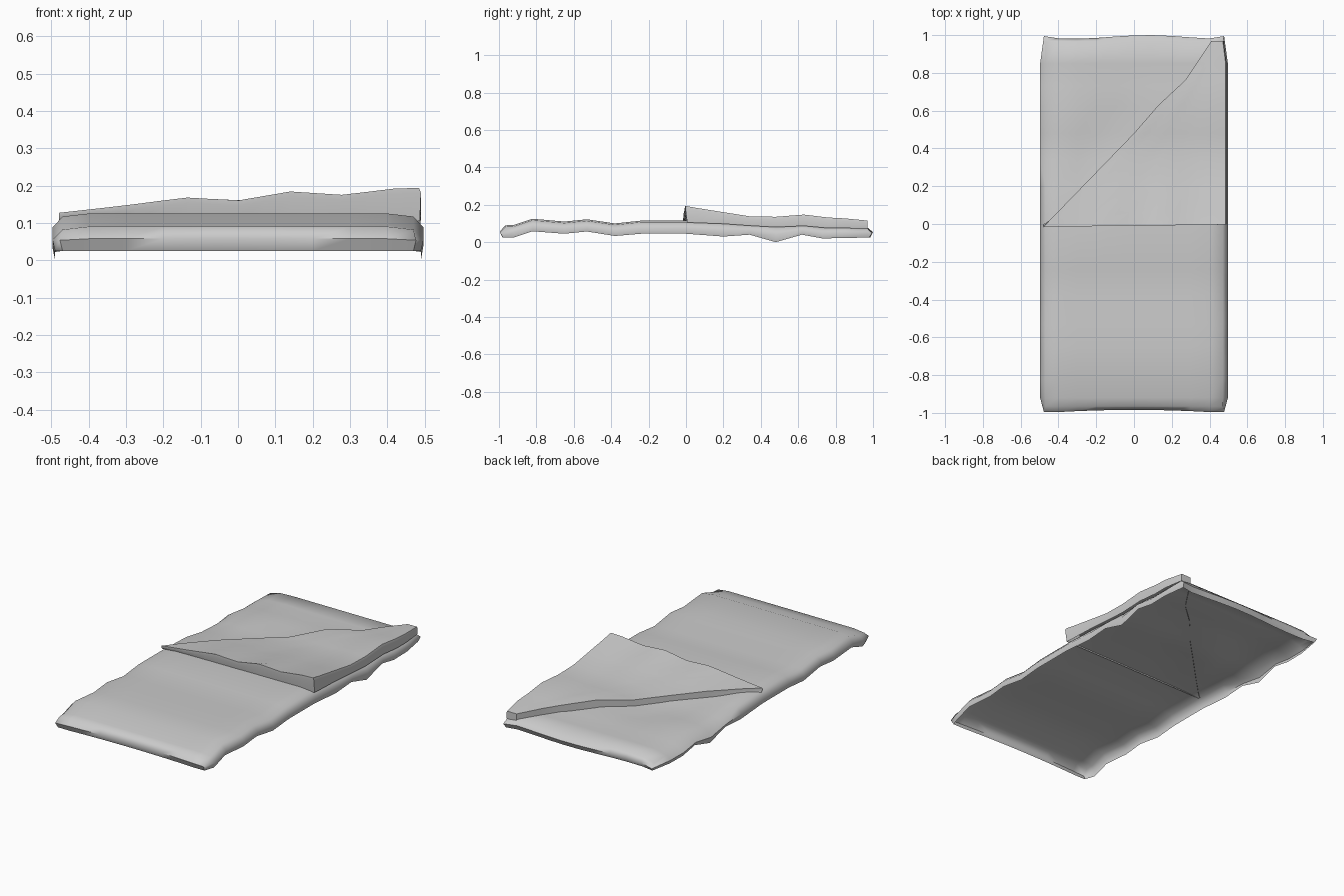
import bpy, bmesh, math

default = bpy.data.objects.get("Cube")
if default:
    bpy.data.objects.remove(default, do_unlink=True)

cloth = bpy.data.materials.new("grey cloth")
cloth.use_nodes = True
grey = (0.6, 0.6, 0.6, 1)
cloth.diffuse_color = grey
cloth.node_tree.nodes["Principled BSDF"].inputs["Base Color"].default_value = grey

# Lengthwise creases: (y, height of top, height of hem)
CREASES = [(-.965, .09, .025), (-.92, .092, .025), (-.82, .125, .058), (-.65, .11, .045),
           (-.53, .122, .057), (-.38, .1, .033), (-.24, .115, .045), (0, .115, .045),
           (.2, .108, .03), (.34, .098, .04), (.48, .09, .0), (.62, .098, .04),
           (.73, .085, .02), (.85, .085, .022), (.965, .082, .025)]
TOP = [(y, top) for y, top, hem in CREASES]
HEM = [(y, hem) for y, top, hem in CREASES]
# Folded corner: diagonal edge, front edge waves and fall towards the back
DIAGONAL = [(-.015, -.48), (.48, 0), (.63, .13), (.76, .27), (.85, .33), (.97, .41)]
FRONT_WAVE = [(-.48, .012), (-.3, .032), (-.14, .053), (0, .045), (.14, .069),
              (.28, .06), (.42, .077), (.49, .079)]
FALL = [(-.015, 1), (.2, .6), (.34, .42), (.62, .58), (.8, .5), (.97, .32)]


def along(table, t):
    """Straight-line interpolation in a table of pairs."""
    if t <= table[0][0]:
        return table[0][1]
    for (a, va), (b, vb) in zip(table, table[1:]):
        if t <= b:
            return va + (vb - va) * (t - a) / (b - a)
    return table[-1][1]


def top_height(x, y):
    """Top of the bag, with soft dips beside the diagonal fold."""
    z = along(TOP, y)
    for dip_x, dip_y in ((-.1, .52), (-.3, .28)):
        z -= .02 * math.exp(-((x - dip_x) ** 2 + (y - dip_y) ** 2) / .012)
    if y > .3:
        z -= .015 * max(0, (-x - .38) / .1)
    return z


def grid(bm, rows):
    """Faces between rows of points."""
    verts = [[bm.verts.new(p) for p in row] for row in rows]
    for low, high in zip(verts, verts[1:]):
        for i in range(len(low) - 1):
            bm.faces.new((low[i], low[i + 1], high[i + 1], high[i]))


def skirt(bm, edges, move):
    """Extend border edges by one band and return the new border."""
    result = bmesh.ops.extrude_edge_only(bm, edges=edges)["geom"]
    for v in result:
        if isinstance(v, bmesh.types.BMVert):
            v.co = move(*v.co)
    return [e for e in result if isinstance(e, bmesh.types.BMEdge) and e.is_boundary]


def finish(bm, name, angle):
    bmesh.ops.recalc_face_normals(bm, faces=bm.faces)
    bm.faces.ensure_lookup_table()
    if bm.faces[0].normal.z < 0:
        bmesh.ops.reverse_faces(bm, faces=bm.faces)
    mesh = bpy.data.meshes.new(name)
    bm.to_mesh(mesh)
    bm.free()
    mesh.materials.append(cloth)
    obj = bpy.data.objects.new(name, mesh)
    bpy.context.collection.objects.link(obj)
    bpy.ops.object.select_all(action="DESELECT")
    obj.select_set(True)
    bpy.context.view_layer.objects.active = obj
    bpy.ops.object.shade_smooth_by_angle(angle=math.radians(angle))


# Bag body: pillowed top with a rounded side band, open below
SIDE, END = .47, .965
columns = [-SIDE, -.4, -.3, -.2, -.1, 0, .1, .2, .3, .4, SIDE]
bm = bmesh.new()
grid(bm, [[(x, y, top_height(x, y) - (.008 if abs(x) == SIDE else 0)) for x in columns]
          for y, top, hem in CREASES])


def to_outline(x, y, side, end):
    """Push a border point out to the given outline, with cut corners."""
    on_side, on_end = abs(x) > SIDE - .001, abs(y) > END - .001
    if on_side and on_end:
        side, end = side - .02, end - .005
    elif on_end:
        wave = .02 * (1 - (x / SIDE) ** 2) if y < 0 else .012 * (1 - math.sin(8 * x + 1))
        end -= wave * .8
    return (math.copysign(side, x) if on_side else x,
            math.copysign(end, y) if on_end else y)


def bulge(x, y, z):
    return (*to_outline(x, y, .497, 1), (z + along(HEM, y)) / 2)


def hem(x, y, z):
    x = max(-SIDE, min(SIDE, x))
    if abs(y) > END:
        y = math.copysign(END, y)
    return (*to_outline(x, y, .49, .985), along(HEM, y))


border = [e for e in bm.edges if e.is_boundary]
border = skirt(bm, border, bulge)
skirt(bm, border, hem)
finish(bm, "sleeping_bag_body", 60)


# Folded corner: raised triangular flap with a lip round its edge
def flap_height(x, y):
    return along(TOP, y) + .012 + (along(FRONT_WAVE, x) - .012) * along(FALL, y)


bm = bmesh.new()
rows = []
for y in (-.015, .06, .2, .34, .48, .63, .76, .85, .97):
    start, end = along(DIAGONAL, y), .485 if y < .9 else .47
    xs = [start + (end - start) * i / 14 for i in range(15)]
    rows.append([(x, y + (.012 * (x + .48) if y < 0 else 0), flap_height(x, y)) for x in xs])
grid(bm, rows)


def lip(x, y, z):
    return (x + (.005 if x > .46 else 0), y, z - .014)


def tuck(x, y, z):
    if x > .46:
        x -= .003
    return (x, y + (.01 if y < .01 else 0), top_height(x, y) - .01)


border = [e for e in bm.edges if e.is_boundary]
border = skirt(bm, border, lip)
skirt(bm, border, tuck)
finish(bm, "folded_corner_flap", 50)
